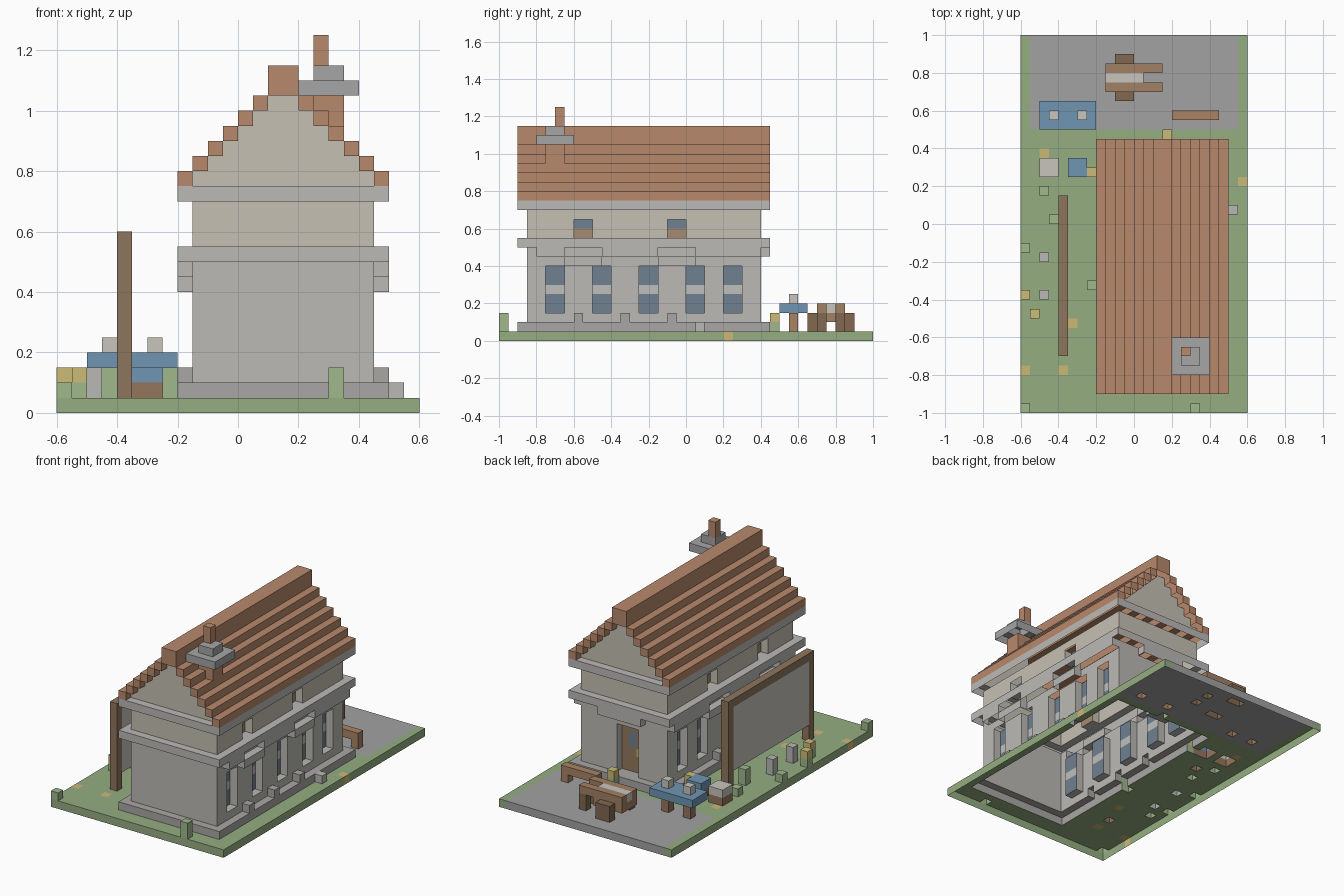
import bpy, bmesh

U = 0.05      # block size
AXIS = 0.15   # the house is symmetric about x = 0.15
cells = {}    # block position -> part name

COLORS = {
    "lawn": (0.30, 0.42, 0.22), "patio": (0.36, 0.36, 0.36), "lawn_flowers": (0.60, 0.48, 0.18),
    "plinth": (0.40, 0.39, 0.38), "lower_wall": (0.50, 0.49, 0.46), "upper_wall": (0.56, 0.53, 0.45),
    "cornice": (0.50, 0.49, 0.47), "wall_trim": (0.50, 0.49, 0.47),
    "window_glass": (0.16, 0.22, 0.29), "window_bar": (0.52, 0.52, 0.50), "window_sill": (0.38, 0.26, 0.17),
    "roof": (0.48, 0.25, 0.15), "chimney": (0.48, 0.25, 0.15), "chimney_cap": (0.38, 0.38, 0.38),
    "door": (0.30, 0.19, 0.11), "door_glass": (0.16, 0.22, 0.29), "door_handle": (0.60, 0.45, 0.15),
    "screen_frame": (0.27, 0.18, 0.11), "screen_panel": (0.58, 0.56, 0.51),
    "table_top": (0.16, 0.30, 0.45), "table_legs": (0.30, 0.18, 0.11), "cups": (0.58, 0.56, 0.51),
    "tub_base": (0.30, 0.18, 0.11), "blue_tub": (0.16, 0.30, 0.45), "pale_tub": (0.58, 0.56, 0.51),
    "cart_body": (0.36, 0.22, 0.13), "cart_load": (0.58, 0.56, 0.51), "cart_wheels": (0.22, 0.14, 0.08),
    "bench": (0.40, 0.23, 0.13), "shrubs": (0.35, 0.48, 0.26), "stones": (0.48, 0.48, 0.46),
    "flowers": (0.60, 0.50, 0.18),
}


def fill(part, x0, x1, y0, y1, z0, z1):
    """Fill a box with blocks; later boxes replace earlier ones, None carves."""
    i0, i1, j0, j1, k0, k1 = [round(v / U) for v in (x0, x1, y0, y1, z0, z1)]
    for i in range(i0, i1):
        for j in range(j0, j1):
            for k in range(k0, k1):
                if part is None:
                    cells.pop((i, j, k), None)
                else:
                    cells[i, j, k] = part


def both(part, x0, x1, *rest):
    """Fill a box and its mirror image on the other side of the house."""
    fill(part, x0, x1, *rest)
    fill(part, 2 * AXIS - x1, 2 * AXIS - x0, *rest)


# ground
fill("lawn", -0.6, 0.6, -1, 1, 0, 0.05)
fill("patio", -0.55, 0.55, 0.5, 1, 0, 0.05)
for x, y in [(-0.5, 0.35), (-0.35, -0.55), (-0.6, -0.8), (-0.4, -0.8), (0.55, 0.2)]:
    fill("lawn_flowers", x, x + U, y, y + U, 0, 0.05)

# house body and cornices
fill("plinth", -0.2, 0.5, -0.9, 0.45, 0.05, 0.1)
fill("lower_wall", -0.15, 0.45, -0.85, 0.4, 0.1, 0.5)
fill("upper_wall", -0.15, 0.45, -0.85, 0.4, 0.55, 0.75)
for z in (0.5, 0.7):
    fill("cornice", -0.2, 0.5, -0.9, 0.45, z, z + U)

# recessed windows on both long sides
for y in (-0.75, -0.5, -0.25, 0, 0.2):
    both(None, 0.4, 0.45, y, y + 0.1, 0.15, 0.4)
    both("window_glass", 0.35, 0.4, y, y + 0.1, 0.15, 0.4)
    both("window_bar", 0.35, 0.4, y, y + 0.1, 0.25, 0.3)
for y in (-0.6, -0.1):
    both(None, 0.4, 0.45, y, y + 0.1, 0.55, 0.65)
    both("window_glass", 0.35, 0.4, y, y + 0.1, 0.6, 0.65)
    both("window_sill", 0.35, 0.4, y, y + 0.1, 0.55, 0.6)

# stepped trim under the cornice and pilaster feet
for y0, y1 in [(-0.8, -0.65), (-0.45, -0.15), (0.05, 0.4)]:
    both("wall_trim", 0.45, 0.5, y0, y1, 0.45, 0.5)
for y0, y1 in [(-0.65, -0.45), (-0.15, 0.05)]:
    both("wall_trim", 0.45, 0.5, y0, y1, 0.4, 0.45)
for y in (-0.6, -0.35, -0.1):
    both("plinth", 0.45, 0.5, y, y + U, 0.1, 0.15)

# back door with lintel
fill(None, 0.05, 0.2, 0.35, 0.4, 0.1, 0.4)
fill("door", 0.05, 0.2, 0.3, 0.35, 0.1, 0.4)
fill("door_glass", 0.1, 0.15, 0.3, 0.35, 0.25, 0.35)
fill("door_handle", 0.05, 0.1, 0.3, 0.35, 0.2, 0.25)
fill("wall_trim", 0, 0.3, 0.4, 0.45, 0.45, 0.5)

# gables and stepped roof
for n in range(6):
    x, z = -0.2 + n * U, 0.75 + n * U
    fill("upper_wall", x + U, 2 * AXIS - x - U, -0.85, 0.4, z, z + U)
    both("roof", x, x + U, -0.9, 0.45, z, z + U)
fill("roof", 0.1, 0.2, -0.9, 0.45, 1.05, 1.15)

# chimney
fill("chimney", 0.25, 0.35, -0.75, -0.65, 0.85, 1.05)
fill("chimney_cap", 0.2, 0.4, -0.8, -0.6, 1.05, 1.1)
fill("chimney_cap", 0.25, 0.35, -0.75, -0.65, 1.1, 1.15)
fill("chimney", 0.25, 0.3, -0.7, -0.65, 1.15, 1.25)

# framed screen beside the house
fill("screen_frame", -0.4, -0.35, -0.7, 0.15, 0.05, 0.6)
fill(None, -0.4, -0.35, -0.65, 0.1, 0.05, 0.55)
fill("screen_panel", -0.4, -0.35, -0.65, 0.1, 0.15, 0.55)

# table with cups
fill("table_top", -0.5, -0.2, 0.5, 0.65, 0.15, 0.2)
for x in (-0.45, -0.3):
    fill("table_legs", x, x + U, 0.55, 0.6, 0.05, 0.15)
    fill("cups", x, x + U, 0.55, 0.6, 0.2, 0.25)

# tubs
for part, x in (("pale_tub", -0.5), ("blue_tub", -0.35)):
    fill("tub_base", x, x + 0.1, 0.25, 0.35, 0.05, 0.1)
    fill(part, x, x + 0.1, 0.25, 0.35, 0.1, 0.15)

# cart with wheels and handles
fill("cart_body", -0.15, 0.05, 0.7, 0.85, 0.1, 0.2)
fill("cart_load", -0.15, 0.05, 0.75, 0.8, 0.15, 0.2)
for y in (0.65, 0.85):
    fill("cart_wheels", -0.1, 0, y, y + U, 0.05, 0.15)
for y in (0.7, 0.8):
    fill("cart_body", 0.05, 0.15, y, y + U, 0.15, 0.2)
    fill("cart_wheels", 0.1, 0.15, y, y + U, 0.05, 0.15)

# bench
fill("bench", 0.2, 0.45, 0.55, 0.6, 0.1, 0.15)
for x in (0.2, 0.4):
    fill("bench", x, x + U, 0.55, 0.6, 0.05, 0.1)

# plants and stones: part, x, y, height
for part, x, y, h in [
        ("shrubs", -0.5, 0.15, 0.05), ("shrubs", -0.45, 0, 0.1), ("shrubs", -0.6, -0.15, 0.05),
        ("shrubs", -0.25, -0.35, 0.1), ("shrubs", -0.6, -1, 0.05), ("shrubs", 0.3, -1, 0.1),
        ("stones", -0.5, -0.2, 0.1), ("stones", -0.5, -0.4, 0.1), ("stones", 0.5, 0.05, 0.05),
        ("flowers", -0.25, 0.25, 0.1), ("flowers", -0.6, -0.4, 0.1),
        ("flowers", -0.55, -0.5, 0.1), ("flowers", 0.15, 0.45, 0.1)]:
    fill(part, x, x + U, y, y + U, 0.05, 0.05 + h)
    if part == "flowers":
        fill("shrubs", x, x + U, y, y + U, 0.05, 0.1)

# exposed block faces: neighbour direction and corner offsets (undersides stay open)
FACES = [
    ((1, 0, 0), [(1, 0, 0), (1, 1, 0), (1, 1, 1), (1, 0, 1)]),
    ((-1, 0, 0), [(0, 0, 0), (0, 0, 1), (0, 1, 1), (0, 1, 0)]),
    ((0, 1, 0), [(0, 1, 0), (0, 1, 1), (1, 1, 1), (1, 1, 0)]),
    ((0, -1, 0), [(0, 0, 0), (1, 0, 0), (1, 0, 1), (0, 0, 1)]),
    ((0, 0, 1), [(0, 0, 1), (1, 0, 1), (1, 1, 1), (0, 1, 1)]),
]


def build(part, color):
    """Turn one part's exposed faces into an object with merged flat faces."""
    bm = bmesh.new()
    for c in [c for c, name in cells.items() if name == part]:
        for d, corners in FACES:
            if tuple(a + b for a, b in zip(c, d)) not in cells:
                bm.faces.new([bm.verts.new([(a + b) * U for a, b in zip(c, o)]) for o in corners])
    bmesh.ops.remove_doubles(bm, verts=bm.verts[:], dist=0.001)
    bmesh.ops.dissolve_limit(bm, angle_limit=0.01, verts=bm.verts[:], edges=bm.edges[:])
    mesh = bpy.data.meshes.new(part)
    bm.to_mesh(mesh)
    bm.free()
    mat = bpy.data.materials.new(part)
    mat.diffuse_color = (*color, 1)
    mesh.materials.append(mat)
    bpy.context.collection.objects.link(bpy.data.objects.new(part, mesh))


for part, color in COLORS.items():
    build(part, color)
